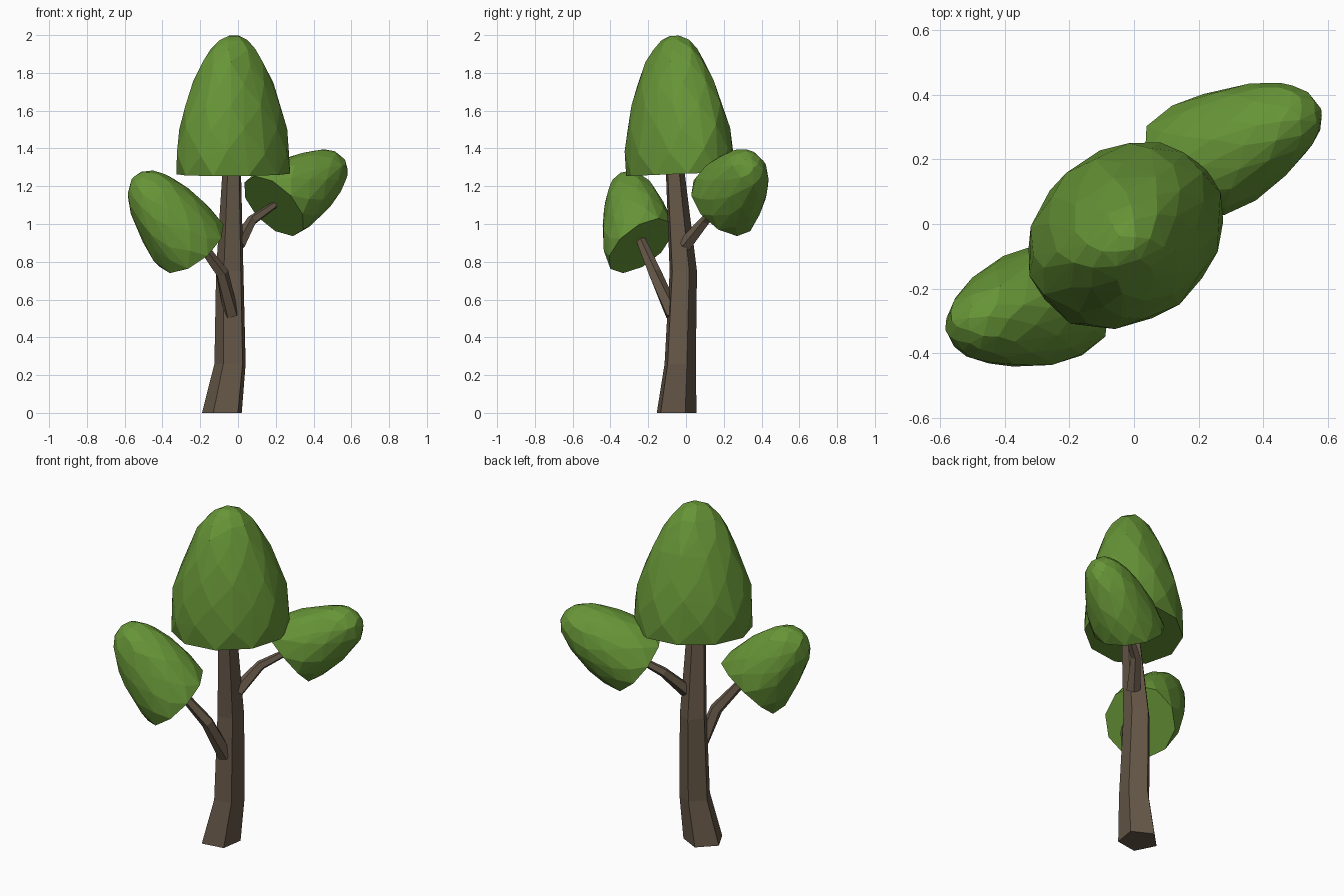
import bpy, bmesh, math, random
from mathutils import Vector

cube = bpy.data.objects.get("Cube")
if cube:
    bpy.data.objects.remove(cube, do_unlink=True)


def material(name, colour):
    mat = bpy.data.materials.new(name)
    mat.use_nodes = True
    mat.diffuse_color = colour
    mat.node_tree.nodes["Principled BSDF"].inputs["Base Color"].default_value = colour
    return mat


bark = material("bark brown", (0.135, 0.098, 0.066, 1))
leaf = material("leaf green", (0.135, 0.3, 0.038, 1))


def finish(bm, name, mat):
    bmesh.ops.recalc_face_normals(bm, faces=bm.faces)
    mesh = bpy.data.meshes.new(name)
    bm.to_mesh(mesh)
    bm.free()
    mesh.materials.append(mat)
    obj = bpy.data.objects.new(name, mesh)
    bpy.context.collection.objects.link(obj)
    return obj


def limb(name, stations, sides, phase, level=False):
    """Tapered low-poly tube through (x, y, z, radius) stations."""
    bm = bmesh.new()
    points = [Vector(s[:3]) for s in stations]
    rings = []
    for i, s in enumerate(stations):
        u, v = Vector((1, 0, 0)), Vector((0, 1, 0))
        if not level:
            axis = (points[min(i + 1, len(points) - 1)] - points[max(i - 1, 0)]).normalized()
            u = axis.cross(Vector((0, 0, 1))).normalized()
            v = axis.cross(u)
        angles = [phase + math.tau * k / sides for k in range(sides)]
        rings.append([bm.verts.new(points[i] + s[3] * (u * math.cos(a) + v * math.sin(a)))
                      for a in angles])
    for low, high in zip(rings, rings[1:]):
        for k in range(sides):
            n = (k + 1) % sides
            bm.faces.new((low[k], low[n], high[n], high[k]))
    bm.faces.new(rings[0])
    bm.faces.new(rings[-1])
    return finish(bm, name, bark)


# Height along the clump and relative radius
DOME = [(0, 1), (0.16, 1.0), (0.33, 0.935), (0.5, 0.83), (0.66, 0.69),
        (0.8, 0.53), (0.9, 0.38), (0.965, 0.23), (0.995, 0.1)]


def clump(name, base, normal, tip, along, across, blunt, seed, sides=10):
    """Faceted oval dome with a flat base, leaning towards its tip."""
    rng = random.Random(seed)
    base, tip, normal = Vector(base), Vector(tip), Vector(normal).normalized()
    u = normal.cross(Vector((0.8, -1, 0))).normalized()
    v = normal.cross(u)
    bm = bmesh.new()
    for i, (t, r) in enumerate(DOME):
        count = sides if i < 5 else sides - 2 * (i - 5)
        wobble = 1 if i else 0
        for k in range(count):
            a = math.tau * (k + 0.5 * (i % 2) + wobble * rng.uniform(-0.15, 0.15)) / count
            d = r ** blunt * (1 + wobble * rng.uniform(-0.01, 0.03))
            centre = base.lerp(tip, t + (rng.uniform(-0.02, 0.02) if 0 < i < 6 else 0))
            bm.verts.new(centre + d * (along * u * math.cos(a) + across * v * math.sin(a)))
    hull = bmesh.ops.convex_hull(bm, input=bm.verts)
    inner = [g for g in hull["geom_interior"] if isinstance(g, bmesh.types.BMVert)]
    bmesh.ops.delete(bm, geom=inner, context='VERTS')
    return finish(bm, name, leaf)


# Trunk and branches
limb("trunk", [(-0.08, -0.055, 0, 0.112), (-0.038, -0.035, 0.26, 0.088),
               (-0.04, -0.018, 0.75, 0.077), (-0.03, -0.064, 1.33, 0.05)],
     5, math.radians(27), level=True)
limb("lower_branch", [(-0.035, -0.07, 0.52, 0.042), (-0.085, -0.165, 0.74, 0.036),
                      (-0.23, -0.25, 0.94, 0.024)], 5, 0.3)
limb("upper_branch", [(0.0, -0.005, 0.89, 0.04), (0.075, 0.105, 1.02, 0.028),
                      (0.22, 0.2, 1.12, 0.018)], 5, 0.3)

# Leaf clumps
clump("crown", (-0.025, -0.032, 1.265), (0, -0.04, 1), (-0.025, -0.06, 2.0),
      0.322, 0.266, 0.95, 3)
clump("lower_clump", (-0.245, -0.24, 0.885), (-0.5, -0.48, 0.71), (-0.53, -0.345, 1.25),
      0.208, 0.192, 0.78, 5)
clump("upper_clump", (0.19, 0.19, 1.095), (0.56, 0.52, 0.62), (0.54, 0.37, 1.345),
      0.205, 0.192, 0.78, 8)
